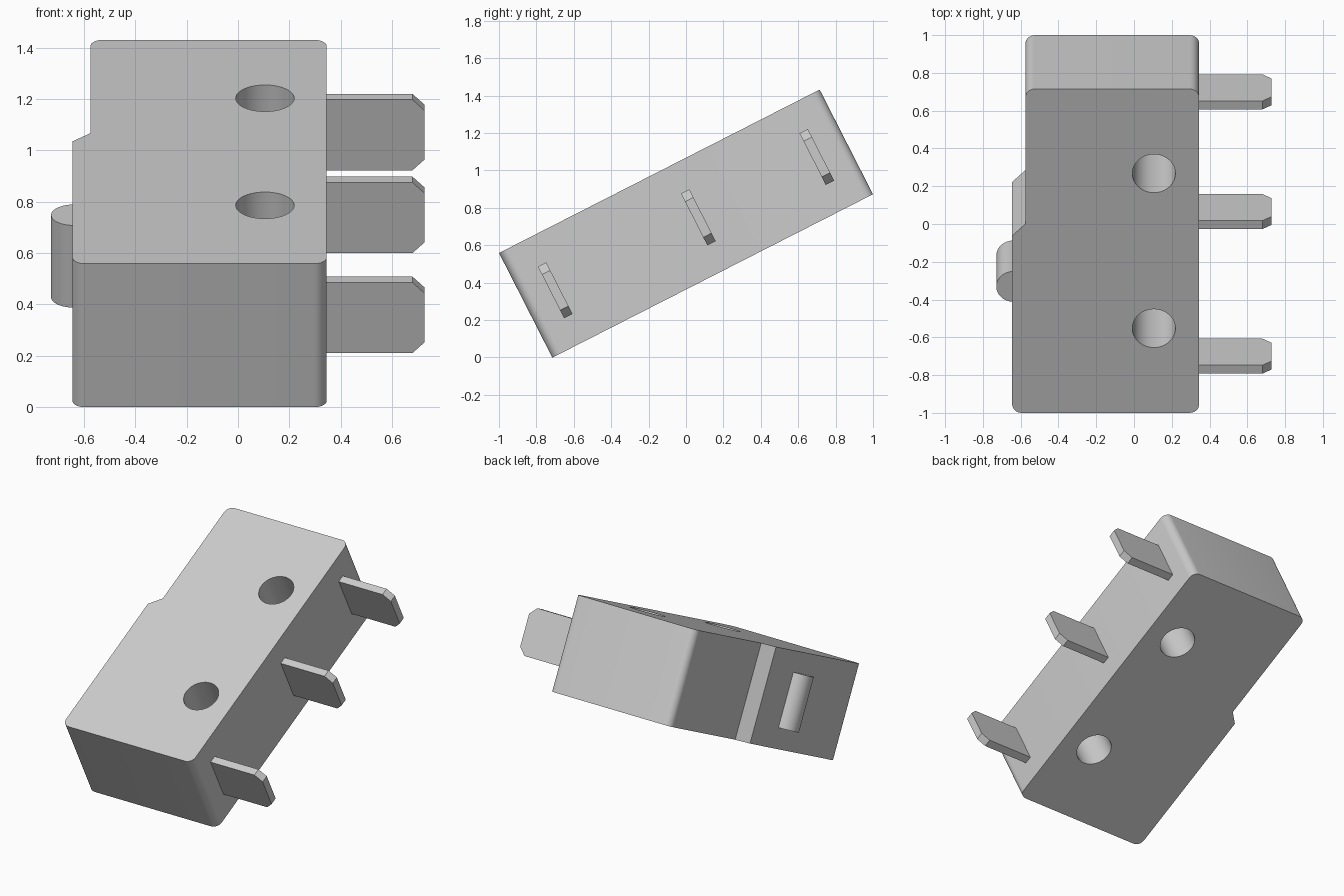
import bpy, bmesh, math

cube = bpy.data.objects.get("Cube")
if cube:
    bpy.data.objects.remove(cube, do_unlink=True)

TILT = math.radians(27)
CENTRE_Z = 0.715
LENGTH, THICK = 1.924, 0.628

grey = bpy.data.materials.new("light grey")
grey.use_nodes = True
colour = (0.6, 0.6, 0.6, 1)
grey.diffuse_color = colour
grey.node_tree.nodes["Principled BSDF"].inputs["Base Color"].default_value = colour


def prism(name, points, axis, start, end, rounded=(), radius=0.05):
    """Extrude a flat profile along local x or z, rounding chosen corners."""
    bm = bmesh.new()
    place = {"z": lambda a, b, c: (a, b, c), "y": lambda a, b, c: (a, c, b)}[axis]
    rings = [[bm.verts.new(place(a, b, c)) for a, b in points] for c in (start, end)]
    n = len(points)
    bm.faces.new(rings[0])
    bm.faces.new(rings[1])
    for i in range(n):
        j = (i + 1) % n
        bm.faces.new((rings[0][i], rings[0][j], rings[1][j], rings[1][i]))
    if rounded:
        edges = [bm.edges.get((rings[0][i], rings[1][i])) for i in rounded]
        bmesh.ops.bevel(bm, geom=edges, offset=radius, segments=8,
                        profile=0.5, affect='EDGES')
    bmesh.ops.recalc_face_normals(bm, faces=bm.faces)
    mesh = bpy.data.meshes.new(name)
    bm.to_mesh(mesh)
    bm.free()
    mesh.materials.append(grey)
    obj = bpy.data.objects.new(name, mesh)
    bpy.context.collection.objects.link(obj)
    # lean the whole part about the x axis
    obj.location.z = CENTRE_Z
    obj.rotation_euler.x = TILT
    return obj


def circle(x, y, r, n=48):
    return [(x + r * math.cos(math.tau * i / n), y + r * math.sin(math.tau * i / n))
            for i in range(n)]


def activate(obj):
    bpy.ops.object.select_all(action='DESELECT')
    obj.select_set(True)
    bpy.context.view_layer.objects.active = obj


# Switch housing: stepped block with four rounded outer corners
h = LENGTH / 2
outline = [(-0.645, -h), (0.345, -h), (0.345, h), (-0.575, h),
           (-0.575, 0.16), (-0.645, 0.09)]
housing = prism("housing", outline, "z", -THICK / 2, THICK / 2, rounded=(0, 1, 2, 3))

# Two mounting holes straight through the housing
for y in (-0.46, 0.46):
    cutter = prism("hole_cutter", circle(0.105, y, 0.114), "z", -THICK, THICK)
    cutter.hide_render = True
    bpy.context.view_layer.update()
    activate(housing)
    cut = housing.modifiers.new("hole", 'BOOLEAN')
    cut.operation = 'DIFFERENCE'
    cut.solver = 'EXACT'
    cut.object = cutter
    bpy.ops.object.modifier_apply(modifier=cut.name)
    bpy.data.objects.remove(cutter, do_unlink=True)

# Round push button on the stepped side
button = prism("push_button", circle(-0.639, -0.28, 0.09), "z", -0.18, 0.18)

# Three flat terminals with chamfered tips
w, tip, c = 0.155, 0.728, 0.048
blade = [(0.3, -w), (tip - c, -w), (tip, -w + c), (tip, w - c), (tip - c, w), (0.3, w)]
for name, y in (("front", -0.785), ("middle", 0.074), ("back", 0.785)):
    prism(name + "_terminal", blade, "y", y - 0.025, y + 0.025)

for part in (housing, button):
    activate(part)
    bpy.ops.object.shade_smooth_by_angle(angle=math.radians(30))
